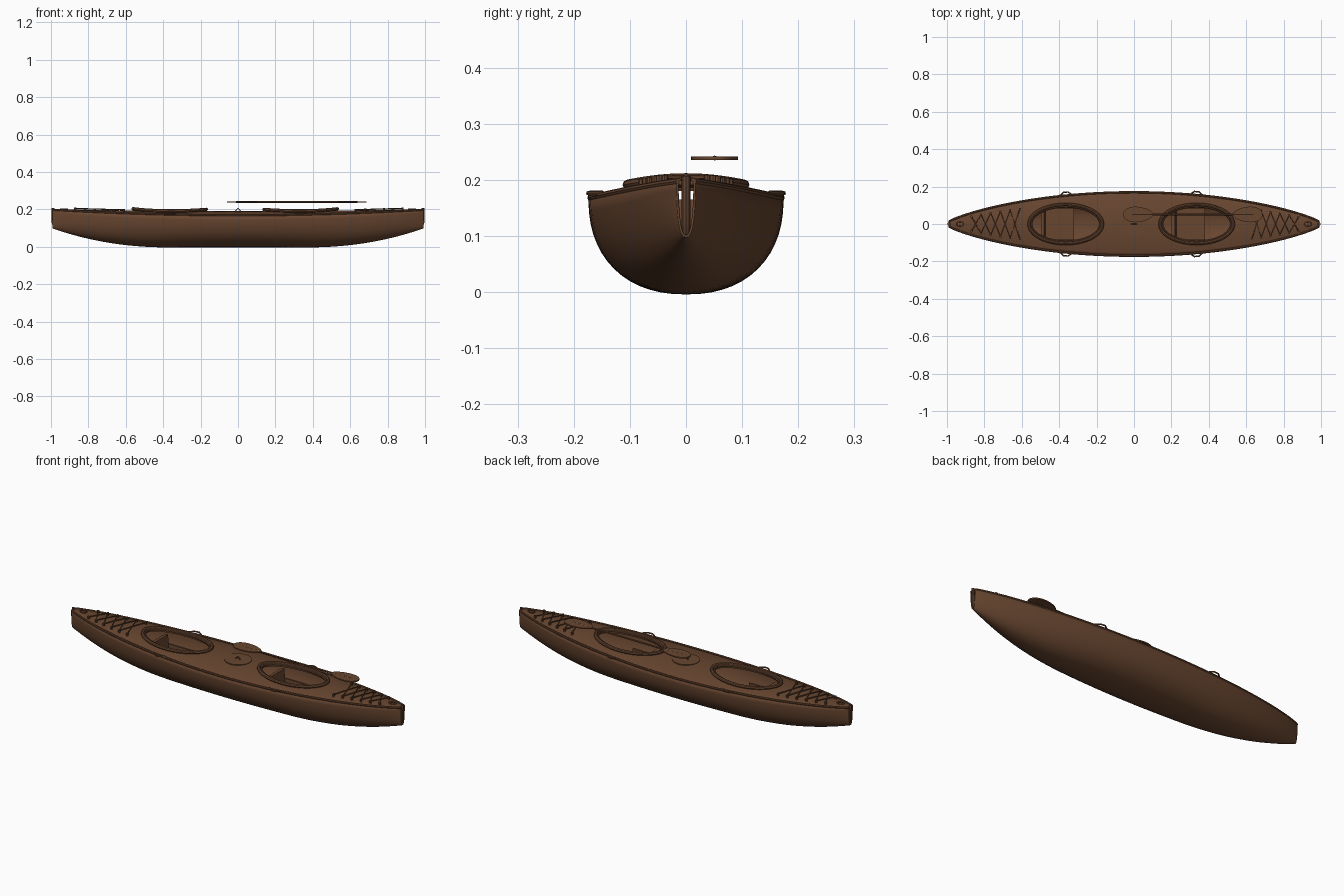
import bpy
import math

if "Cube" in bpy.data.objects:
    bpy.data.objects.remove(bpy.data.objects["Cube"], do_unlink=True)

brown = bpy.data.materials.new("brown")
brown.use_nodes = True
COLOR = (0.14, 0.062, 0.03, 1)
brown.diffuse_color = COLOR
brown.node_tree.nodes["Principled BSDF"].inputs["Base Color"].default_value = COLOR

COCKPITS = {"rear": -0.365, "fore": 0.335}
STATIONS = [-0.99 * math.cos(math.pi * i / 64) for i in range(65)]


# Hull shape rules
def half_width(x):
    return 0.006 + 0.164 * max(0, 1 - x * x) ** 0.8


def sheer(x):
    return 0.168 + 0.03 * x * x


def keel(x):
    return 0.105 * max(0, (abs(x) - 0.35) / 0.65) ** 2.2


def deck_z(x, y):
    w = half_width(x)
    return sheer(x) + 0.13 * w * max(0, 1 - (y / w) ** 2)


def finish(ob, angle=40):
    ob.data.materials.clear()
    ob.data.materials.append(brown)
    bpy.ops.object.select_all(action="DESELECT")
    ob.select_set(True)
    bpy.context.view_layer.objects.active = ob
    bpy.ops.object.shade_smooth_by_angle(angle=math.radians(angle))
    return ob


def mesh(name, verts, faces):
    me = bpy.data.meshes.new(name)
    me.from_pydata(verts, [], faces)
    ob = bpy.data.objects.new(name, me)
    bpy.context.collection.objects.link(ob)
    return ob


def grid(name, rows):
    n = len(rows[0])
    faces = [(i * n + j, (i + 1) * n + j, (i + 1) * n + j + 1, i * n + j + 1)
             for i in range(len(rows) - 1) for j in range(n - 1)]
    return mesh(name, [p for row in rows for p in row], faces)


def prism(name, outline, z0, z1):
    n = len(outline)
    verts = [(x, y, z) for z in (z0, z1) for x, y in outline]
    faces = [tuple(range(n))[::-1], tuple(range(n, 2 * n))]
    faces += [(i, (i + 1) % n, n + (i + 1) % n, n + i) for i in range(n)]
    return mesh(name, verts, faces)


def ellipse(cx, cy, rx, ry, n=64):
    return [(cx + rx * math.cos(math.tau * i / n), cy + ry * math.sin(math.tau * i / n))
            for i in range(n)]


def tube(name, pts, r, cyclic=False):
    cu = bpy.data.curves.new(name, "CURVE")
    cu.dimensions = "3D"
    cu.bevel_depth = r
    cu.bevel_resolution = 2
    cu.use_fill_caps = True
    sp = cu.splines.new("POLY")
    sp.points.add(len(pts) - 1)
    for p, co in zip(sp.points, pts):
        p.co = (*co, 1)
    sp.use_cyclic_u = cyclic
    ob = bpy.data.objects.new(name, cu)
    bpy.context.collection.objects.link(ob)
    bpy.ops.object.select_all(action="DESELECT")
    ob.select_set(True)
    bpy.context.view_layer.objects.active = ob
    bpy.ops.object.convert(target="MESH")
    return finish(bpy.context.object)


def box(name, loc, size, tilt=0):
    bpy.ops.mesh.primitive_cube_add(size=1, location=loc, rotation=(0, tilt, 0))
    ob = bpy.context.object
    ob.name = name
    ob.scale = size
    mod = ob.modifiers.new("soft_edges", "BEVEL")
    mod.width = 0.004
    mod.segments = 2
    return finish(ob)


# Hull skin, lofted from rounded sections
rows = []
for x in STATIONS:
    row = []
    for j in range(29):
        a = math.pi * j / 28
        c, s = math.cos(a), math.sin(a)
        y = -half_width(x) * math.copysign(abs(c) ** 0.88, c)
        row.append((x, y, sheer(x) - (sheer(x) - keel(x)) * s ** 0.88))
    rows.append(row)
hull = grid("hull", rows)
hull.modifiers.new("skin", "SOLIDIFY").thickness = 0.004
finish(hull)

# Crowned deck with two cockpit openings
deck = grid("deck", [[(x, half_width(x) * t / 10, deck_z(x, half_width(x) * t / 10))
                      for t in range(-10, 11)] for x in STATIONS])
deck.modifiers.new("slab", "SOLIDIFY").thickness = 0.008
for side, cx in COCKPITS.items():
    cutter = prism(side + "_cutter", ellipse(cx, 0, 0.185, 0.094), 0.1, 0.3)
    cutter.hide_render = True
    cutter.hide_set(True)
    cut = deck.modifiers.new(side + "_opening", "BOOLEAN")
    cut.operation = "DIFFERENCE"
    cut.object = cutter
finish(deck)
for mod in list(deck.modifiers):
    bpy.ops.object.modifier_apply(modifier=mod.name)
for side in COCKPITS:
    bpy.data.objects.remove(bpy.data.objects[side + "_cutter"], do_unlink=True)

# Gunwales, stem strips and side grab loops
for s, side in ((-1, "right"), (1, "left")):
    tube(side + "_gunwale", [(x, s * half_width(x), sheer(x)) for x in STATIONS], 0.006)
    for end, cx in COCKPITS.items():
        pts = [(cx + dx, s * (half_width(cx + dx) + out), sheer(cx) + 0.005)
               for dx, out in ((-0.035, 0), (-0.012, 0.018), (0.012, 0.018), (0.035, 0))]
        tube(f"{end}_{side}_grab_loop", pts, 0.004)
for s, end in ((-1, "rear"), (1, "fore")):
    tube(end + "_stem", [(s * 0.975, 0, 0.102), (s * 0.988, 0, 0.125), (s * 0.99, 0, 0.207)], 0.008)

# Cockpit rims, seats and backrests
for end, cx in COCKPITS.items():
    for part, rx, ry, lift, r in (("rim", 0.196, 0.104, 0.009, 0.009),
                                  ("inner_lip", 0.184, 0.093, 0.004, 0.006)):
        pts = [(x, y, deck_z(x, y) + lift) for x, y in ellipse(cx, 0, rx, ry)]
        tube(f"{end}_cockpit_{part}", pts, r, True)
    box(end + "_seat", (cx - 0.04, 0, 0.06), (0.17, 0.17, 0.024))
    box(end + "_backrest", (cx - 0.12, 0, 0.11), (0.018, 0.17, 0.11), -0.08)
    for s, side in ((-1, "right"), (1, "left")):
        box(f"{end}_{side}_seat_side", (cx - 0.04, s * 0.088, 0.085), (0.17, 0.01, 0.06))

# Deck bungees: two crossing zigzags with studs at each end
for end, x0, x1 in (("rear", -0.87, -0.61), ("fore", 0.63, 0.88)):
    xs = [x0 + (x1 - x0) * i / 5 for i in range(6)]
    for s, side in ((-1, "right"), (1, "left")):
        pts = []
        for i, x in enumerate(xs):
            y = s * (-1) ** i * 0.68 * half_width(x)
            pts.append((x, y, deck_z(x, y) + 0.01))
            tube(f"{end}_{side}_stud_{i}", [(x, y, deck_z(x, y) - 0.002),
                                            (x, y, deck_z(x, y) + 0.014)], 0.006)
        tube(f"{end}_{side}_bungee", pts, 0.003)
    # Round deck fitting near the tip
    tip = math.copysign(0.93, x0)
    tube(end + "_tip_fitting", [(x, y, deck_z(x, y) + 0.003)
                                for x, y in ellipse(tip, 0, 0.018, 0.012, 20)], 0.003, True)

# Centre hatch with a small handle
finish(prism("hatch_cover", ellipse(0, 0, 0.07, 0.065), 0.18, 0.192))
tube("hatch_handle", [(-0.014, 0, 0.191), (0, 0, 0.206), (0.014, 0, 0.191)], 0.003)

# Paddle held flat above the deck
tube("paddle_shaft", [(-0.01, 0.051, 0.239), (0.64, 0.051, 0.239)], 0.0045)
for name, cx, s in (("rear_blade", 0.022, -1), ("fore_blade", 0.608, 1)):
    outline = [(cx + s * 0.08 * math.cos(a), 0.051 + 0.041 * math.sin(a) * (1 + 0.2 * math.cos(a)))
               for a in (s * math.tau * i / 40 for i in range(40))]
    finish(prism("paddle_" + name, outline, 0.236, 0.242))
